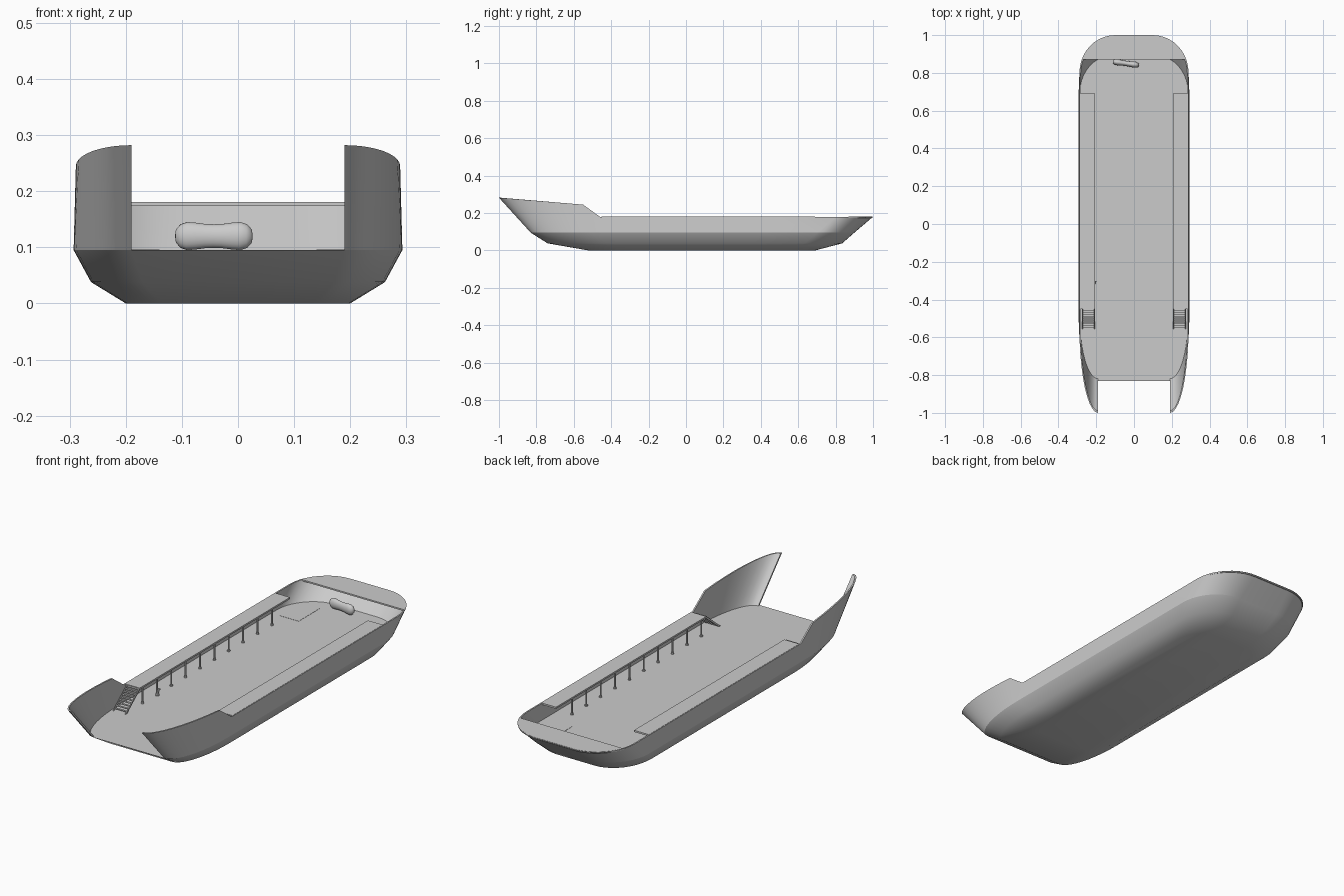
import bpy, bmesh, math
from mathutils import Vector, Matrix

if "Cube" in bpy.data.objects:
    bpy.data.objects.remove(bpy.data.objects["Cube"])

# z, half width, stern y, stern flat, stern corner, bow y, bow flat, bow corner
BOTTOM = (0.0, .200, .69, .10, .18, -.52, .13, .20)
CHINE = (.038, .262, .835, .10, .20, -.74, .17, .30)
KNUCKLE = (.095, .293, .90, .11, .20, -.83, .19, .33)
TOP = (.18, .289, 1.0, .10, .20, -1.0, .19, .45)
DECK_Z = .095
N = 10


def sheer(y):
    if y > -.459:
        return .18
    if y > -.549:
        return .18 + .065 * (-.46 - y) / .09
    return .245 + .037 * (-.55 - y) / .45


def half_ring(level, t=0.0, use_sheer=False):
    """Half outline from the stern centre to the bow end, inset by t."""
    z, hw, ys, xs, ls, yb, xb, lb = level
    pts = []
    for i in range(N + 1):
        a = math.pi / 2 * (1 - i / N)
        pts.append((xs + (hw - t - xs) * math.cos(a), ys - ls + (ls - t) * math.sin(a)))
    y0, y1 = ys - ls, yb + lb
    for s in (.25, .5, .75, .9333):
        pts.append((hw - t, y0 + (y1 - y0) * s))
    for i in range(N + 1):
        a = math.pi / 2 * i / N
        pts.append((xb + (hw - t - xb) * math.cos(a), y1 - (lb - 1.5 * t) * math.sin(a)))
    pts.insert(0, (0, ys - t))
    return [Vector((x, y, sheer(y) if use_sheer else z)) for x, y in pts]


def finish(name, bm, angle=None, mirror=False):
    bmesh.ops.recalc_face_normals(bm, faces=bm.faces[:])
    me = bpy.data.meshes.new(name)
    bm.to_mesh(me)
    bm.free()
    ob = bpy.data.objects.new(name, me)
    bpy.context.collection.objects.link(ob)
    if angle:
        bpy.ops.object.select_all(action='DESELECT')
        ob.select_set(True)
        bpy.context.view_layer.objects.active = ob
        bpy.ops.object.shade_smooth_by_angle(angle=math.radians(angle))
    if mirror:
        m = ob.modifiers.new("mirror", 'MIRROR')
        m.merge_threshold = .0005
    return ob


def bridge(bm, a, b):
    for i in range(len(a) - 1):
        bm.faces.new((a[i], a[i + 1], b[i + 1], b[i]))


def box(bm, x0, x1, y0, y1, z0, z1):
    m = Matrix.Translation(((x0 + x1) / 2, (y0 + y1) / 2, (z0 + z1) / 2))
    bmesh.ops.create_cube(bm, size=1, matrix=m @ Matrix.Diagonal((x1 - x0, y1 - y0, z1 - z0, 1)))


def rod(bm, p, q, r, sides=8):
    p, q = Vector(p), Vector(q)
    m = Matrix.Translation((p + q) / 2) @ (q - p).to_track_quat('Z', 'Y').to_matrix().to_4x4()
    bmesh.ops.create_cone(bm, cap_ends=True, segments=sides, radius1=r, radius2=r,
                          depth=(q - p).length, matrix=m)


def slab(bm, pts, dz):
    vs = [bm.verts.new(p) for p in pts]
    lo = [bm.verts.new(p - Vector((0, 0, dz))) for p in pts]
    bm.faces.new(vs)
    bm.faces.new(lo[::-1])
    bridge(bm, vs + vs[:1], lo + lo[:1])


# lower hull with bottom and vehicle deck
bm = bmesh.new()
rings = []
for lev in (BOTTOM, CHINE, KNUCKLE):
    pts = half_ring(lev)
    pts.append(Vector((0, lev[5], lev[0])))
    rings.append([bm.verts.new(p) for p in pts])
for a, b in zip(rings, rings[1:]):
    bridge(bm, a, b)
bm.faces.new(rings[0])
bm.faces.new(rings[-1])
finish("lower_hull", bm, 40, True)

# bulwark walls, open at the bow
bm = bmesh.new()
T = .007
outer_top = half_ring(TOP, 0, True)
inner_top = half_ring(TOP, T, True)
for o, i in zip(outer_top, inner_top):
    i.z = o.z
loops = [[bm.verts.new(p) for p in r] for r in
         (half_ring(KNUCKLE), outer_top, inner_top, half_ring(KNUCKLE, T))]
for k in range(4):
    bridge(bm, loops[k], loops[(k + 1) % 4])
bm.faces.new([r[-1] for r in loops])
finish("bulwark", bm, 40, True)

# raised stern deck
bm = bmesh.new()
pts = [p for p in half_ring(TOP, .002) if p.y > .875]
pts += [Vector((.276, .87, .18)), Vector((0, .87, .18))]
slab(bm, [p + Vector((0, 0, .001)) for p in pts], .007)
finish("stern_deck", bm, None, True)

# side walkways
bm = bmesh.new()
box(bm, .207, .286, -.45, .69, .173, .181)
finish("side_walkway", bm, None, True)

# walkway support posts
bm = bmesh.new()
for i in range(10):
    y = -.42 + i * .109
    rod(bm, (.213, y, DECK_Z), (.213, y, .175), .004)
    rod(bm, (.213, y, DECK_Z), (.213, y, DECK_Z + .006), .007)
finish("walkway_posts", bm, 40, True)

# stairs down to the vehicle deck
bm = bmesh.new()
STEPS = 9
for i in range(STEPS):
    y = -.455 - i * .0108
    z = .176 - i * .0092
    box(bm, .211, .271, y - .0055, y + .0045, z - .0015, z + .0015)
for x in (.209, .273):
    prof = [(-.45, .181), (-.45, .170), (-.545, .095), (-.557, .095)]
    a = [bm.verts.new((x - .002, y, z)) for y, z in prof]
    b = [bm.verts.new((x + .002, y, z)) for y, z in prof]
    bm.faces.new(a)
    bm.faces.new(b[::-1])
    bridge(bm, a + a[:1], b + b[:1])
finish("stairs", bm, None, True)

# flush deck hatches near the stern
bm = bmesh.new()
box(bm, .14, .24, .66, .82, DECK_Z - .002, DECK_Z + .001)
finish("deck_hatches", bm, None, True)

# pinched capsule-shaped canister at the stern
bm = bmesh.new()
prof = [(-.070, .0), (-.068, .012), (-.060, .021), (-.048, .025), (-.034, .024),
        (-.015, .0215), (0, .021)]
prof += [(-x, r) for x, r in prof[-2::-1]]
verts = [bm.verts.new((x, 0, r)) for x, r in prof]
edges = [bm.edges.new(e) for e in zip(verts, verts[1:])]
bmesh.ops.spin(bm, geom=verts + edges, cent=(0, 0, 0), axis=(1, 0, 0),
               angle=2 * math.pi, steps=20)
bmesh.ops.remove_doubles(bm, verts=bm.verts[:], dist=.0004)
bmesh.ops.scale(bm, vec=(1, .65, 1), verts=bm.verts[:])
bmesh.ops.rotate(bm, cent=(0, 0, 0), matrix=Matrix.Rotation(math.radians(-8), 3, 'Z'),
                 verts=bm.verts[:])
bmesh.ops.translate(bm, vec=(-.043, .85, .120), verts=bm.verts[:])
finish("stern_canister", bm, 50)

# small leaning control lever on deck
bm = bmesh.new()
rod(bm, (-.208, -.316, DECK_Z), (-.206, -.305, .122), .004)
rod(bm, (-.215, -.305, .122), (-.199, -.305, .122), .003)
rod(bm, (-.207, -.316, DECK_Z), (-.207, -.316, DECK_Z + .006), .009, 10)
finish("deck_lever", bm, 40)
